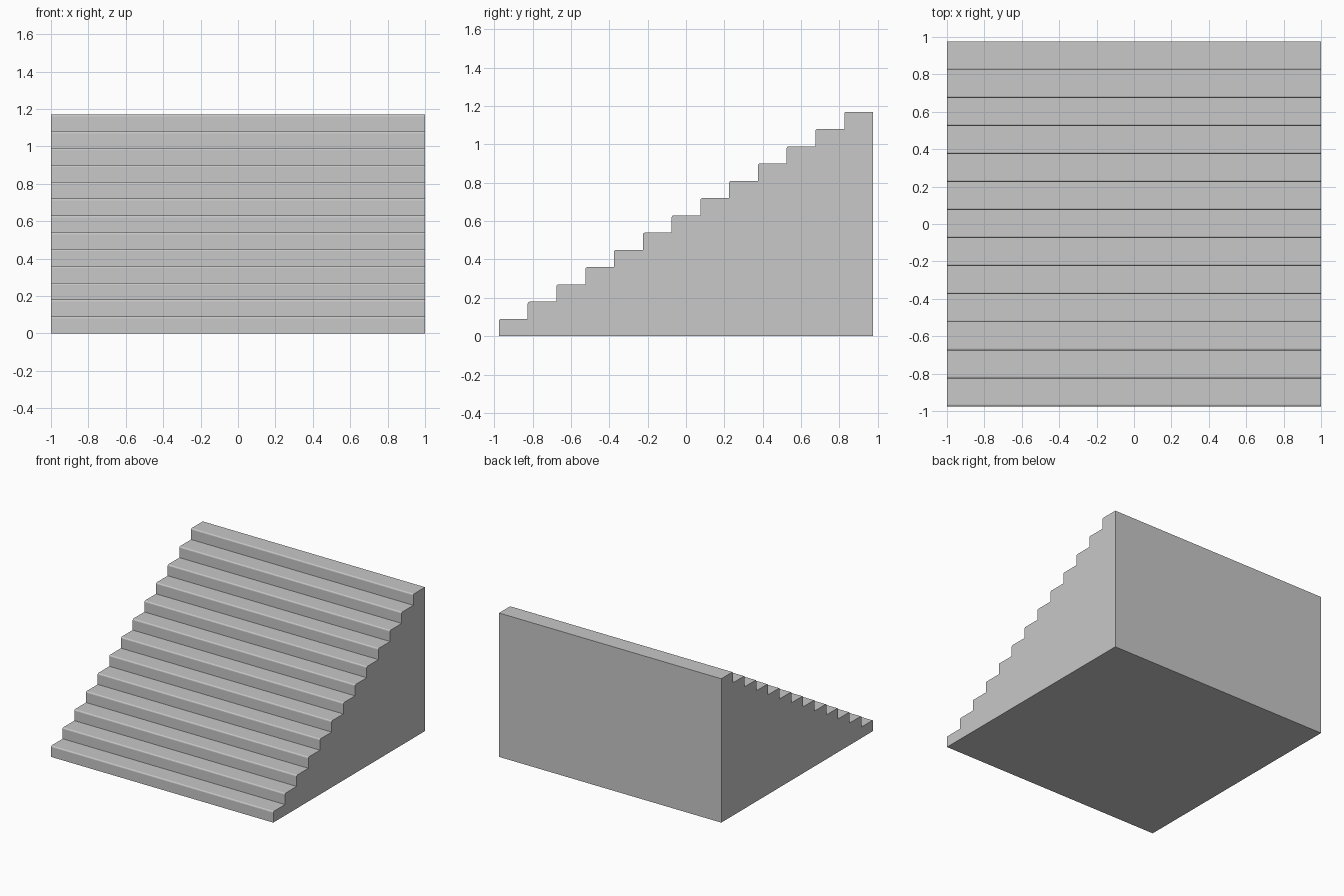
import bpy, bmesh, math

cube = bpy.data.objects.get("Cube")
if cube:
    bpy.data.objects.remove(cube, do_unlink=True)

STEPS, RUN, RISE, WIDTH, NOSE = 13, 0.15, 0.09, 2.0, 0.01
ARC = 3  # segments in each rounded nosing
FRONT = -STEPS * RUN / 2

stone = bpy.data.materials.new("light grey stone")
stone.use_nodes = True
GREY = (0.58, 0.58, 0.58, 1)
stone.diffuse_color = GREY
stone.node_tree.nodes["Principled BSDF"].inputs["Base Color"].default_value = GREY

# Side profile: a riser, a rounded nosing and a tread for every step
profile = [(FRONT, 0)]
for i in range(STEPS):
    y, z = FRONT + i * RUN, (i + 1) * RISE
    for k in range(ARC + 1):
        a = math.pi / 2 * k / ARC
        profile.append((y + NOSE * (1 - math.cos(a)), z - NOSE * (1 - math.sin(a))))
    profile.append((y + RUN, z))
profile.append((-FRONT, 0))

# Extrude the profile across the full width
bm = bmesh.new()
side = bm.faces.new([bm.verts.new((-WIDTH / 2, y, z)) for y, z in profile])
swept = bmesh.ops.extrude_face_region(bm, geom=[side])["geom"]
bmesh.ops.translate(bm, vec=(WIDTH, 0, 0),
                    verts=[g for g in swept if isinstance(g, bmesh.types.BMVert)])
bmesh.ops.recalc_face_normals(bm, faces=bm.faces)

mesh = bpy.data.meshes.new("staircase")
bm.to_mesh(mesh)
bm.free()
mesh.materials.append(stone)
stairs = bpy.data.objects.new("staircase", mesh)
bpy.context.collection.objects.link(stairs)
